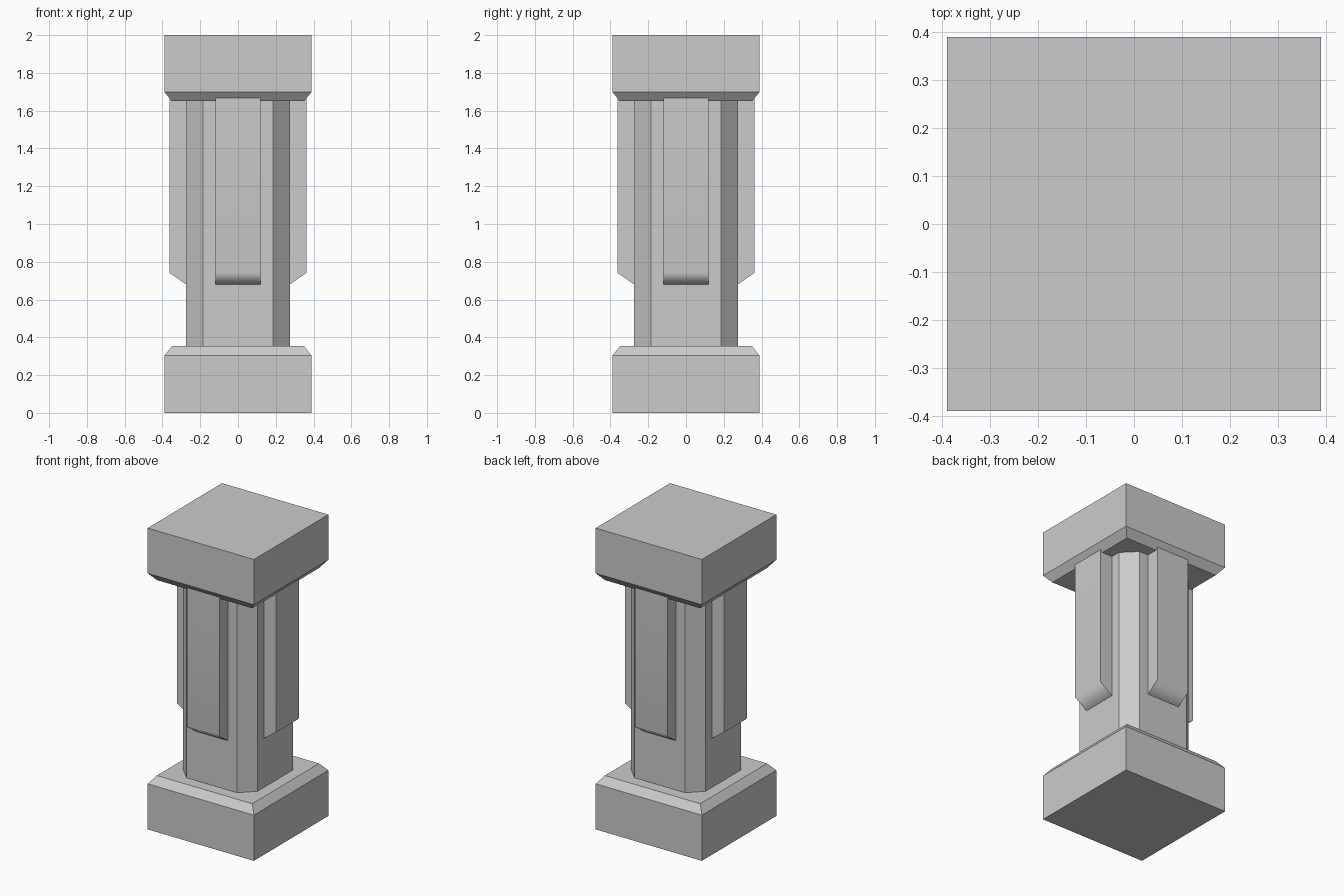
import bpy, bmesh
from math import radians
from mathutils import Matrix

cube = bpy.data.objects.get("Cube")
if cube:
    bpy.data.objects.remove(cube, do_unlink=True)

stone = bpy.data.materials.new("grey stone")
stone.use_nodes = True
GREY = (0.6, 0.6, 0.6, 1)
stone.diffuse_color = GREY
stone.node_tree.nodes["Principled BSDF"].inputs["Base Color"].default_value = GREY


def loft(name, rings):
    """Closed solid skinned through rings of matching points."""
    bm = bmesh.new()
    loops = [[bm.verts.new(p) for p in ring] for ring in rings]
    n = len(loops[0])
    for a, b in zip(loops, loops[1:]):
        for i in range(n):
            j = (i + 1) % n
            bm.faces.new((a[i], a[j], b[j], b[i]))
    bm.faces.new(loops[0][::-1])
    bm.faces.new(loops[-1])
    bmesh.ops.recalc_face_normals(bm, faces=bm.faces)
    mesh = bpy.data.meshes.new(name)
    bm.to_mesh(mesh)
    bm.free()
    mesh.materials.append(stone)
    obj = bpy.data.objects.new(name, mesh)
    bpy.context.collection.objects.link(obj)
    return obj


def square(h, z):
    return [(-h, -h, z), (h, -h, z), (h, h, z), (-h, h, z)]


def octagon(h, c, z):
    return [(-c, -h, z), (c, -h, z), (h, -c, z), (h, c, z),
            (c, h, z), (-c, h, z), (-h, c, z), (-h, -c, z)]


# Plinth and capital: square blocks with a chamfered inner rim
HALF, RIM = 0.39, 0.35
loft("base_block", [square(HALF, 0), square(HALF, 0.303), square(RIM, 0.353)])
loft("capital_block", [square(RIM, 1.65), square(HALF, 1.7), square(HALF, 2)])

# Shaft with chamfered corners
loft("shaft", [octagon(0.274, 0.186, z) for z in (0.34, 1.66)])

# Four raised pilasters with a sloped, softly shaded foot
profile = [(-0.25, 0.68), (-0.274, 0.68), (-0.363, 0.742), (-0.363, 1.69), (-0.25, 1.69)]
for k, side in enumerate(("front", "left", "back", "right")):
    pilaster = loft(side + "_pilaster", [[(x, y, z) for y, z in profile] for x in (-0.12, 0.12)])
    pilaster.data.transform(Matrix.Rotation(radians(90 * k), 4, "Z"))
    bpy.ops.object.select_all(action="DESELECT")
    pilaster.select_set(True)
    bpy.context.view_layer.objects.active = pilaster
    bpy.ops.object.shade_smooth_by_angle(angle=radians(60))
    soften = pilaster.modifiers.new("soften", "WEIGHTED_NORMAL")
    soften.keep_sharp = True
